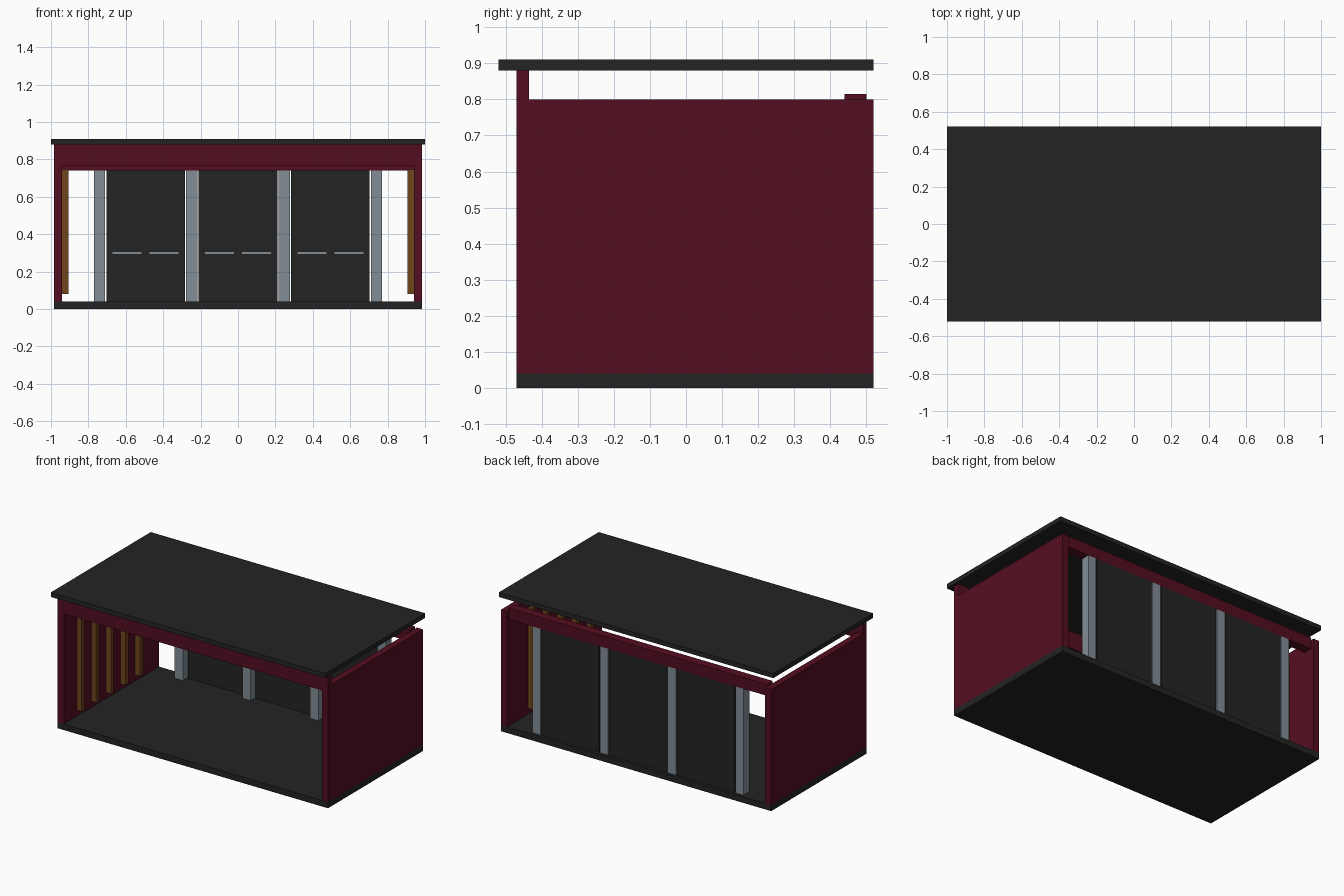
import bpy

if "Cube" in bpy.data.objects:
    bpy.data.objects.remove(bpy.data.objects["Cube"])


def material(name, rgb):
    m = bpy.data.materials.new(name)
    m.diffuse_color = (*rgb, 1)
    m.use_nodes = True
    m.node_tree.nodes["Principled BSDF"].inputs["Base Color"].default_value = m.diffuse_color
    return m


CHARCOAL = material("charcoal", (0.017, 0.017, 0.017))
WINE = material("wine red", (0.088, 0.004, 0.015))
STEEL = material("steel grey", (0.22, 0.27, 0.30))
TIMBER = material("brown timber", (0.16, 0.062, 0.012))


def box(name, x, y, z, mat):
    """Box from (min, max) ranges on each axis."""
    verts = [(a, b, c) for a in x for b in y for c in z]
    faces = [(0, 1, 3, 2), (4, 6, 7, 5), (0, 4, 5, 1),
             (2, 3, 7, 6), (0, 2, 6, 4), (1, 5, 7, 3)]
    mesh = bpy.data.meshes.new(name)
    mesh.from_pydata(verts, [], faces)
    mesh.materials.append(mat)
    obj = bpy.data.objects.new(name, mesh)
    bpy.context.collection.objects.link(obj)
    return obj


# Floor slab and overhanging flat roof
box("floor", (-0.985, 0.985), (-0.47, 0.52), (0, 0.04), CHARCOAL)
box("roof", (-1, 1), (-0.52, 0.52), (0.88, 0.91), CHARCOAL)

# Front and back beams
box("front_beam", (-0.985, 0.985), (-0.47, -0.435), (0.765, 0.88), WINE)
box("back_beam", (-0.94, 0.94), (0.44, 0.50), (0.74, 0.815), WINE)

for side, s in (("left", -1), ("right", 1)):
    # Side wall, butting under the front beam
    x = sorted((s * 0.94, s * 0.985))
    box(side + "_wall", x, (-0.435, 0.52), (0.04, 0.80), WINE)
    box(side + "_front_post", x, (-0.47, -0.435), (0.04, 0.765), WINE)
    # Vertical timber slats on the inside of the wall
    for i in range(5):
        y = -0.32 + i * 0.152
        box(f"{side}_slat_{i + 1}", sorted((s * 0.905, s * 0.94)),
            (y - 0.015, y + 0.015), (0.08, 0.745), TIMBER)

# Steel posts along the back
for i, x in enumerate((-0.74, -0.247, 0.247, 0.74)):
    box(f"back_post_{i + 1}", (x - 0.03, x + 0.03), (0.44, 0.50), (0.04, 0.74), STEEL)

# Back panels, each with two slim rails on the inner face
for i, x in enumerate((-0.494, 0, 0.494)):
    box(f"back_panel_{i + 1}", (x - 0.21, x + 0.21), (0.483, 0.50), (0.04, 0.74), CHARCOAL)
    for j, c in enumerate((x - 0.099, x + 0.099)):
        box(f"panel_rail_{i + 1}_{j + 1}", (c - 0.077, c + 0.077),
            (0.475, 0.483), (0.293, 0.305), STEEL)
